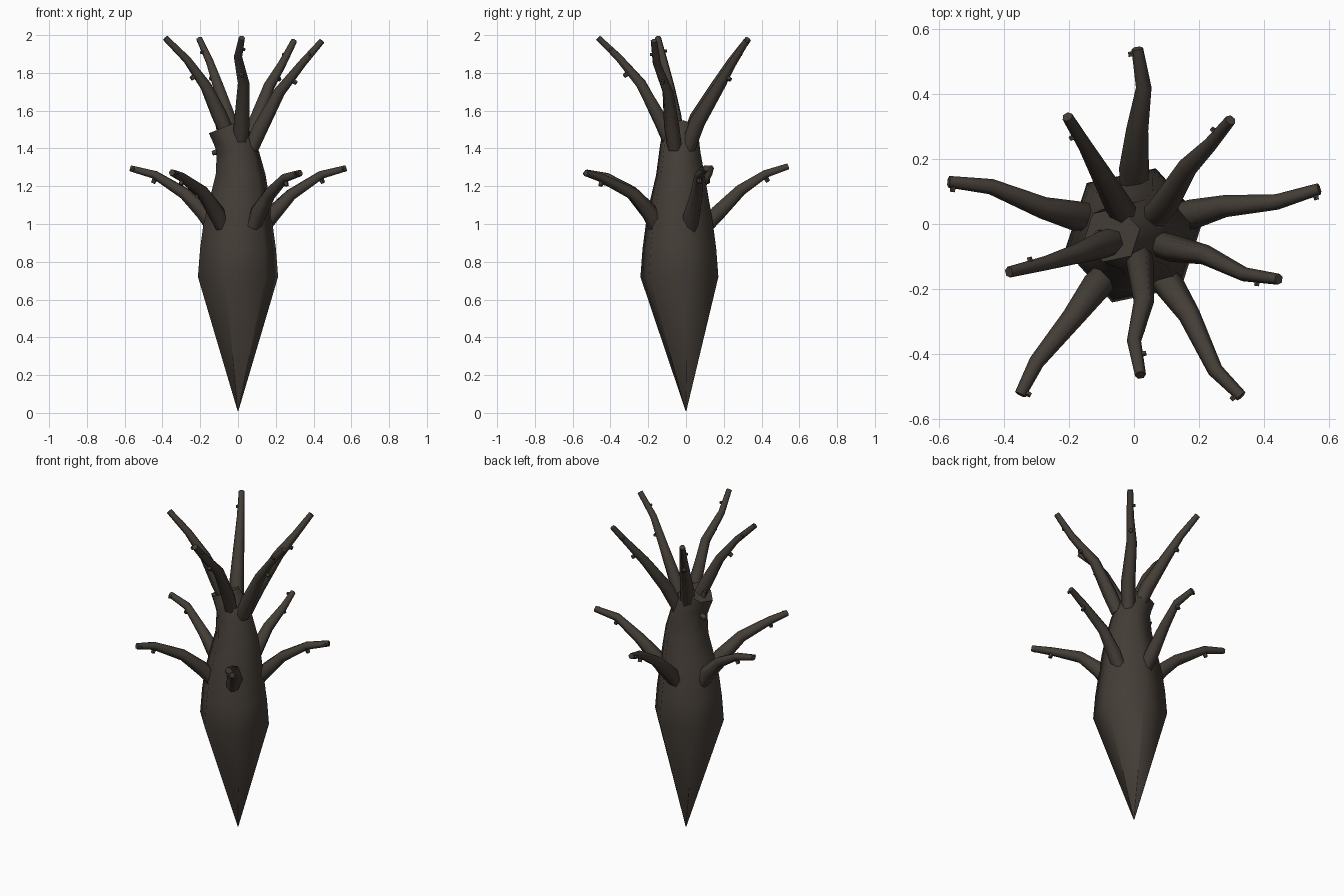
import bpy, bmesh, math
from mathutils import Vector

bark = bpy.data.materials.new("dark_bark")
bark.diffuse_color = (0.058, 0.047, 0.038, 1)


def skin(name, rings):
    """Join equal-sided rings of points into a capped, smooth-shaded tube."""
    bm = bmesh.new()
    loops = [[bm.verts.new(p) for p in ring] for ring in rings]
    n = len(loops[0])
    for a, b in zip(loops, loops[1:]):
        for i in range(n):
            j = (i + 1) % n
            bm.faces.new((a[i], a[j], b[j], b[i]))
    bm.faces.new(loops[0][::-1])
    bm.faces.new(loops[-1])
    bmesh.ops.recalc_face_normals(bm, faces=bm.faces)
    mesh = bpy.data.meshes.new(name)
    bm.to_mesh(mesh)
    bm.free()
    mesh.materials.append(bark)
    ob = bpy.data.objects.new(name, mesh)
    bpy.context.collection.objects.link(ob)
    bpy.ops.object.select_all(action='DESELECT')
    ob.select_set(True)
    bpy.context.view_layer.objects.active = ob
    bpy.ops.object.shade_smooth_by_angle(angle=math.radians(65))
    return ob


def tube(name, path, radii, sides=6):
    """Sweep a tapering polygon along a path."""
    pts = [Vector(p) for p in path]
    rings = []
    for i, p in enumerate(pts):
        t = (pts[min(i + 1, len(pts) - 1)] - pts[max(i - 1, 0)]).normalized()
        ref = Vector((0, 0, 1)) if abs(t.z) < 0.95 else Vector((1, 0, 0))
        u = t.cross(ref).normalized()
        v = u.cross(t)
        angs = [2 * math.pi * k / sides for k in range(sides)]
        rings.append([p + radii[i] * (u * math.cos(a) + v * math.sin(a)) for a in angs])
    return skin(name, rings)


# Trunk: spindle with a pointed foot and a broken, leaning top
# (z, centre x, centre y, radius, tilt of the ring)
profile = [(0.01, 0, 0, 0.002, 0), (0.72, 0, -0.035, 0.217, 0),
           (0.87, 0, -0.035, 0.205, 0), (1.0, 0, -0.035, 0.187, 0),
           (1.13, 0.008, -0.034, 0.163, 0), (1.26, 0.014, -0.03, 0.135, 0),
           (1.38, 0, -0.033, 0.115, 0), (1.44, -0.022, -0.033, 0.107, 0.2),
           (1.515, -0.068, -0.033, 0.088, 0.4)]
trunk = []
for z, cx, cy, r, tilt in profile:
    ring = []
    for k in range(6):
        a = math.radians(12 + 60 * k)
        dx, dy = r * math.cos(a), r * math.sin(a)
        ring.append((cx + dx, cy + dy, z + tilt * dx))
    trunk.append(ring)
skin("trunk", trunk)

# Small knot on the side of the broken top
tube("trunk_knot", [(-0.08, -0.02, 1.39), (-0.135, -0.01, 1.375)], [0.018, 0.014])
tube("trunk_top_stub", [(-0.1, -0.03, 1.49), (-0.112, -0.03, 1.537)], [0.014, 0.011])

# Branch paths: five spreading low, five rising from the crown
lower = [
    [(0, 0.09, 0.97), (0, 0.17, 1.06), (0.01, 0.29, 1.18), (0.03, 0.42, 1.265), (0.01, 0.54, 1.305)],
    [(0.13, 0.02, 0.98), (0.18, 0.03, 1.05), (0.28, 0.055, 1.155), (0.44, 0.068, 1.26), (0.57, 0.108, 1.295)],
    [(0.08, -0.16, 0.99), (0.11, -0.19, 1.06), (0.17, -0.28, 1.16), (0.25, -0.45, 1.245), (0.33, -0.53, 1.27)],
    [(-0.08, -0.15, 0.99), (-0.115, -0.19, 1.06), (-0.19, -0.29, 1.17), (-0.3, -0.425, 1.25), (-0.35, -0.525, 1.272)],
    [(-0.13, 0.02, 0.98), (-0.18, 0.025, 1.06), (-0.28, 0.05, 1.16), (-0.44, 0.115, 1.26), (-0.57, 0.13, 1.295)],
]
upper = [
    [(0.01, -0.07, 1.4), (0.02, -0.125, 1.53), (0.03, -0.24, 1.745), (0, -0.36, 1.885), (0.02, -0.465, 1.985)],
    [(0.07, -0.06, 1.4), (0.12, -0.075, 1.51), (0.22, -0.095, 1.7), (0.34, -0.155, 1.85), (0.445, -0.17, 1.97)],
    [(0.05, 0.01, 1.4), (0.095, 0.06, 1.54), (0.165, 0.175, 1.73), (0.235, 0.245, 1.85), (0.297, 0.32, 1.97)],
    [(-0.01, 0.0, 1.4), (-0.05, 0.06, 1.56), (-0.105, 0.16, 1.73), (-0.15, 0.24, 1.86), (-0.205, 0.33, 1.98)],
    [(-0.03, -0.04, 1.42), (-0.1, -0.065, 1.58), (-0.17, -0.09, 1.73), (-0.27, -0.12, 1.87), (-0.385, -0.148, 1.985)],
]

for level, paths, radii in (("lower", lower, [0.042, 0.046, 0.034, 0.024, 0.018]),
                            ("upper", upper, [0.04, 0.042, 0.031, 0.022, 0.017])):
    for i, path in enumerate(paths):
        tube(f"{level}_branch_{i + 1}", path, radii)
        p = [Vector(q) for q in path]
        along = (p[4] - p[3]).normalized()
        side = along.cross(Vector((0, 0, 1))).normalized()
        down = side.cross(along).normalized() * -1
        # Cut twig beneath the branch
        root = p[3].lerp(p[2], 0.05 if level == "lower" else 0.55)
        tube(f"{level}_twig_{i + 1}", [root, root + down * 0.042 + along * 0.008], [0.016, 0.012], 5)
        # Tiny twig at the side, near the tip
        root = p[4].lerp(p[3], 0.12 if level == "lower" else 0.6)
        sign = -1 if i in (0, 2, 3) else 1
        if level == "lower":
            sign = 1 if i in (1, 2) else -1
        tube(f"{level}_side_twig_{i + 1}", [root, root + side * sign * 0.03], [0.011, 0.008], 5)
